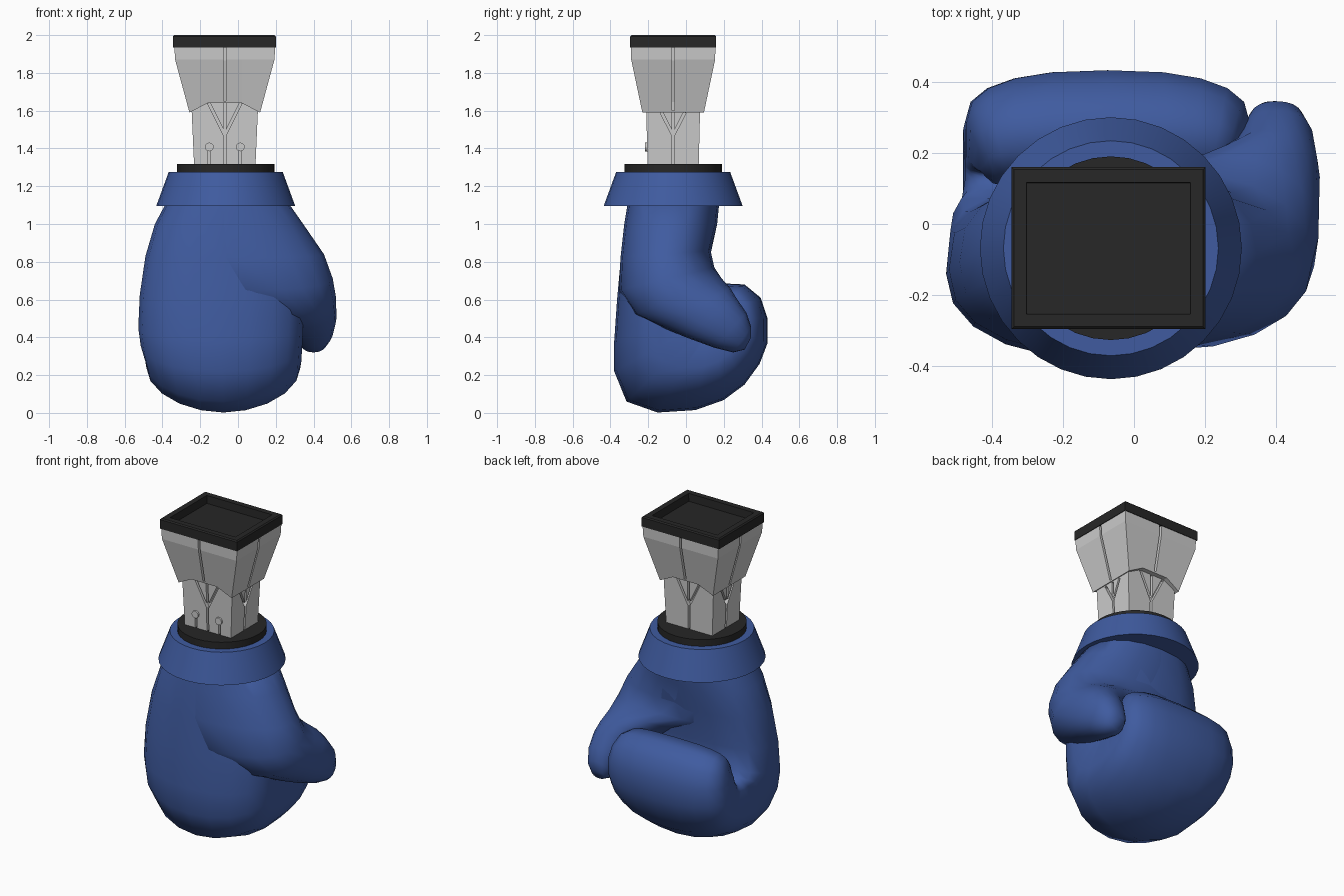
import bpy, bmesh, math
from mathutils import Vector

if "Cube" in bpy.data.objects:
    bpy.data.objects.remove(bpy.data.objects["Cube"])

CX, CY = -0.07, -0.068


def material(name, col):
    m = bpy.data.materials.new(name)
    m.diffuse_color = col
    m.use_nodes = True
    m.node_tree.nodes["Principled BSDF"].inputs["Base Color"].default_value = m.diffuse_color
    return m


BLUE = material("blue_leather", (0.05, 0.105, 0.35, 1))
BLACK = material("black_trim", (0.02, 0.02, 0.02, 1))


def finish(bm, name, mat=None, angle=None):
    bmesh.ops.recalc_face_normals(bm, faces=bm.faces)
    me = bpy.data.meshes.new(name)
    bm.to_mesh(me)
    bm.free()
    ob = bpy.data.objects.new(name, me)
    bpy.context.collection.objects.link(ob)
    if mat:
        me.materials.append(mat)
    bpy.ops.object.select_all(action='DESELECT')
    ob.select_set(True)
    bpy.context.view_layer.objects.active = ob
    if angle:
        bpy.ops.object.shade_smooth_by_angle(angle=math.radians(angle))
    return ob


def loft(rings, first_cap=None):
    bm = bmesh.new()
    vs = [[bm.verts.new(p) for p in r] for r in rings]
    n = len(vs[0])
    for a, b in zip(vs, vs[1:]):
        for i in range(n):
            j = (i + 1) % n
            bm.faces.new((a[i], a[j], b[j], b[i]))
    for cap in first_cap or [range(n)]:
        bm.faces.new([vs[0][i] for i in cap])
    bm.faces.new(vs[-1])
    return bm


def section(outer, inner, x0, x1, n_out=2.5, n_in=2.5, count=20):
    """Superellipse slice between an outer and an inner (y, z) point."""
    o, i = Vector((0, *outer)), Vector((0, *inner))
    mid, half = (o + i) / 2, (o - i) / 2
    pts = []
    for k in range(count):
        t = 2 * math.pi * k / count
        c, s = math.cos(t), math.sin(t)
        e = 2 / (n_out if c > 0 else n_in)
        p = mid + half * math.copysign(abs(c) ** e, c)
        p.x = (x0 + x1) / 2 + (x1 - x0) / 2 * math.copysign(abs(s) ** e, s)
        pts.append(p)
    return pts


# Hand: back of the glove, then fingers curled round a fold line
hand = [
    ((-0.30, 1.15), (0.18, 1.15), -0.36, 0.24, 2.3, 2.3),
    ((-0.325, 1.0), (0.165, 1.0), -0.44, 0.28, 2.3, 2.4),
    ((-0.345, 0.82), (0.13, 0.84), -0.49, 0.33, 2.3, 2.6),
    ((-0.365, 0.6), (0.11, 0.65), -0.52, 0.35, 2.3, 2.8),
    ((-0.38, 0.38), (0.10, 0.52), -0.528, 0.345, 2.2, 3.5),
    ((-0.38, 0.22), (0.11, 0.49), -0.515, 0.34, 2.1, 6),
    ((-0.315, 0.06), (0.12, 0.48), -0.49, 0.335, 2.0, 8),
    ((-0.15, 0.002), (0.13, 0.475), -0.485, 0.33, 1.9, 8),
    ((0.05, 0.015), (0.135, 0.475), -0.48, 0.33, 1.9, 8),
    ((0.2, 0.068), (0.14, 0.475), -0.48, 0.33, 2.0, 8),
    ((0.31, 0.15), (0.14, 0.48), -0.48, 0.325, 2.2, 8),
    ((0.39, 0.26), (0.14, 0.485), -0.48, 0.325, 2.4, 8),
    ((0.432, 0.37), (0.14, 0.49), -0.475, 0.325, 2.5, 8),
    ((0.432, 0.5), (0.14, 0.495), -0.47, 0.325, 2.5, 8),
    ((0.395, 0.61), (0.135, 0.5), -0.46, 0.31, 2.7, 8),
    ((0.31, 0.68), (0.13, 0.5), -0.44, 0.29, 3, 8),
    ((0.21, 0.685), (0.12, 0.5), -0.42, 0.27, 3, 8),
    ((0.14, 0.62), (0.11, 0.5), -0.40, 0.25, 3, 8),
]
finish(loft([section(*s) for s in hand]), "glove_hand", BLUE, 50)

# Thumb: shares the width of the wrist, then points down towards the fingers
thumb = [
    ((-0.302, 1.15), (0.18, 1.15), -0.36, 0.24),
    ((-0.327, 1.0), (0.165, 1.0), -0.435, 0.345),
    ((-0.347, 0.82), (0.13, 0.86), -0.48, 0.455),
    ((-0.355, 0.65), (0.15, 0.77), -0.35, 0.502),
    ((-0.27, 0.52), (0.19, 0.71), -0.02, 0.518),
    ((-0.12, 0.45), (0.235, 0.66), 0.15, 0.52),
    ((0.0, 0.40), (0.265, 0.61), 0.24, 0.522),
    ((0.15, 0.345), (0.32, 0.53), 0.295, 0.505),
    ((0.25, 0.32), (0.345, 0.455), 0.325, 0.475),
    ((0.31, 0.335), (0.345, 0.40), 0.35, 0.435),
]
finish(loft([section(*s, 2.2, 2.2) for s in thumb]), "glove_thumb", BLUE, 60)


def disc(name, r0, r1, z0, z1, mat):
    bm = bmesh.new()
    bmesh.ops.create_cone(bm, cap_ends=True, segments=32, radius1=r0, radius2=r1, depth=z1 - z0)
    bmesh.ops.translate(bm, verts=bm.verts, vec=(CX + 0.005, CY, (z0 + z1) / 2))
    return finish(bm, name, mat, 30)


# Flared cuff and black collar
disc("glove_cuff", 0.368, 0.302, 1.095, 1.275, BLUE)
disc("collar", 0.258, 0.258, 1.26, 1.318, BLACK)


def rect(hx, hy, z, mid=0.09, lift=0.0, lift_y=0.0):
    """Rectangle with two extra points on front and back, optionally raised."""
    pts = []
    for s in (-1, 1):
        for x, dz, dy in ((-hx, 0, 0), (-mid, lift, lift_y), (mid, lift, lift_y), (hx, 0, 0)):
            pts.append((CX - s * x, CY + s * (hy + dy), z + dz))
    return pts


# Support shaft and its flared upper sleeve with a notched lower edge
shaft = finish(loft([rect(0.162, 0.135, 1.3), rect(0.178, 0.144, 1.66)]), "arm_shaft")
sleeve = finish(loft([rect(0.187, 0.163, 1.59, lift=0.05, lift_y=0.01),
                      rect(0.263, 0.222, 1.87), rect(0.267, 0.224, 1.938)],
                     first_cap=[(0, 1, 6, 7), (1, 2, 5, 6), (2, 3, 4, 5)]), "arm_sleeve")


def half_size(k, z):
    """Distance from the axis to face k (0 front, then counter-clockwise)."""
    table = (((1.28, 0.135), (1.645, 0.143), (1.65, 0.175), (1.87, 0.222), (1.97, 0.224)),
             ((1.28, 0.162), (1.59, 0.174), (1.6, 0.19), (1.87, 0.263), (1.97, 0.267)))[k % 2]
    for (z0, d0), (z1, d1) in zip(table, table[1:]):
        if z <= z1:
            return d0 + (d1 - d0) * (z - z0) / (z1 - z0)
    return table[-1][1]


def bar(bm, k, a, b, w=0.014, depth=0.025):
    """Groove cutter on face k between two (sideways, z) points."""
    d = (Vector(b) - Vector(a)).normalized()
    side = Vector((-d.y, d.x)) * w / 2
    ca, sa = math.cos(k * math.pi / 2), math.sin(k * math.pi / 2)
    v = []
    for p in (a, b):
        ring = []
        for sg, off in ((-1, -depth), (1, -depth), (1, 0.02), (-1, 0.02)):
            q = Vector(p) + side * sg
            y = -half_size(k, p[1]) - off
            ring.append(bm.verts.new((CX + q.x * ca - y * sa, CY + q.x * sa + y * ca, q.y)))
        v.append(ring)
    for i in range(4):
        j = (i + 1) % 4
        bm.faces.new((v[0][i], v[0][j], v[1][j], v[1][i]))
    bm.faces.new(v[0])
    bm.faces.new(v[1])


def carve(ob, bm):
    cutter = finish(bm, "groove_cutter")
    cutter.hide_render = True
    mod = ob.modifiers.new("grooves", 'BOOLEAN')
    mod.operation, mod.solver, mod.use_self, mod.object = 'DIFFERENCE', 'EXACT', True, cutter
    bpy.context.view_layer.objects.active = ob
    bpy.ops.object.modifier_apply(modifier=mod.name)
    bpy.data.objects.remove(cutter)


# Y-shaped panel grooves on all four faces
low, high = bmesh.new(), bmesh.new()
for k in range(4):
    w, z = (0.062, 1.59) if k % 2 else (0.085, 1.64)
    bar(low, k, (0, 1.29), (0, z))
    for s in (-1, 1):
        bar(low, k, (0, 1.47), (s * w, z))
    bar(high, k, (0, 1.6 if k % 2 else 1.65), (0, 1.87))
    bar(high, k, (0, 1.865), (0, 1.97))
for s in (-1, 1):
    bar(low, 0, (s * 0.082, 1.29), (s * 0.082, 1.39))
carve(shaft, low)
carve(sleeve, high)

# Small bolts on the front of the shaft
for side, s in (("left", -1), ("right", 1)):
    bpy.ops.mesh.primitive_cylinder_add(vertices=16, radius=0.023, depth=0.03,
                                        location=(CX + s * 0.082, CY - 0.134, 1.408),
                                        rotation=(math.pi / 2, 0, 0))
    bpy.context.object.name = "bolt_" + side

# Black mounting cap with a recessed top
bm = bmesh.new()
bmesh.ops.create_cube(bm, size=1)
bmesh.ops.scale(bm, verts=bm.verts, vec=(0.545, 0.455, 0.065))
bmesh.ops.translate(bm, verts=bm.verts, vec=(CX - 0.002, CY, 1.9675))
top = max(bm.faces, key=lambda f: f.calc_center_median().z)
bmesh.ops.inset_region(bm, faces=[top], thickness=0.01)
bmesh.ops.inset_region(bm, faces=[top], thickness=0.05)
bmesh.ops.inset_region(bm, faces=[top], thickness=0.002)
bmesh.ops.translate(bm, verts=top.verts, vec=(0, 0, -0.05))
for v in bm.verts:
    if v.co.z > 1.99 and (abs(v.co.x - CX + 0.002) > 0.27):
        v.co.z -= 0.007
finish(bm, "mounting_cap", BLACK)
